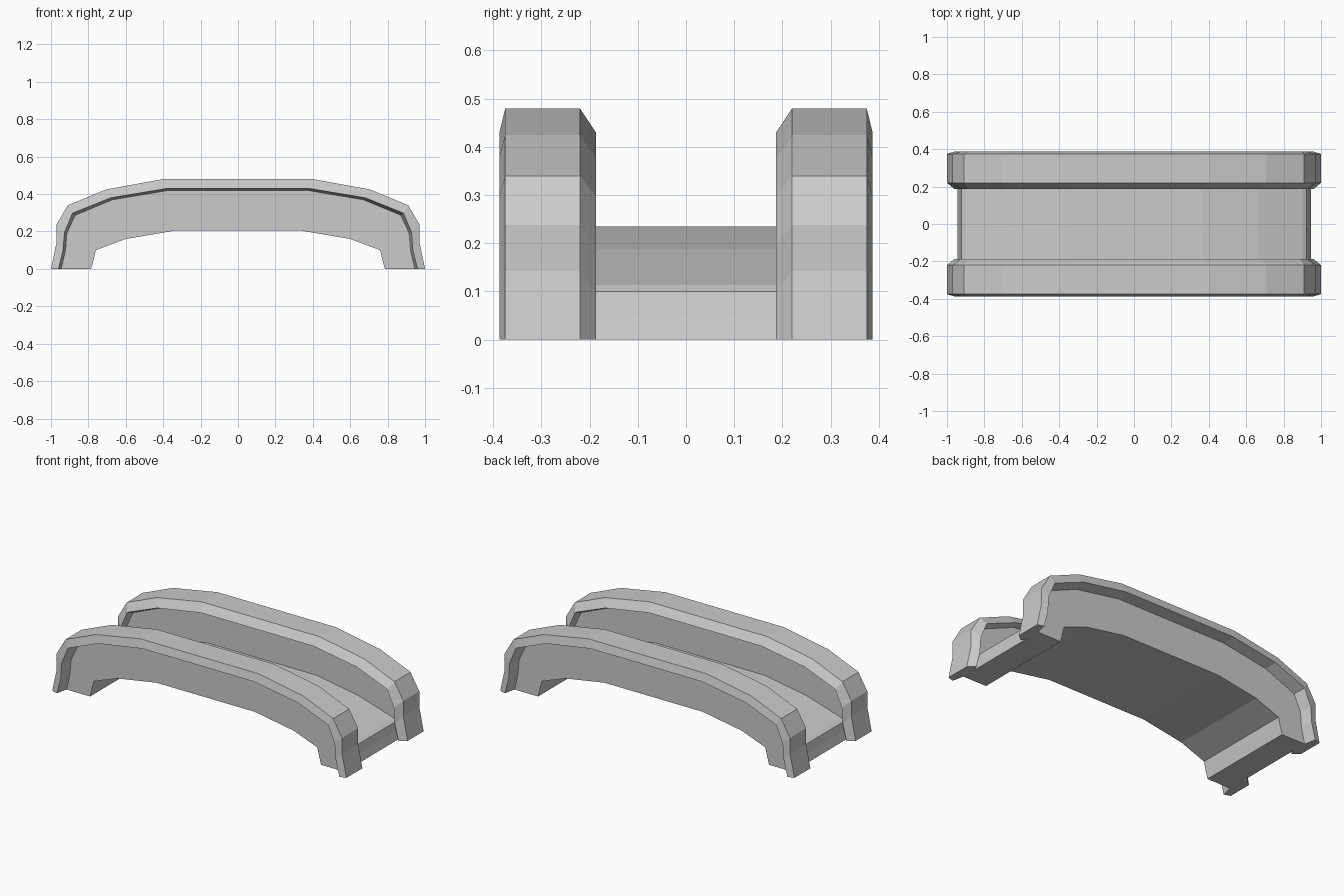
import bpy, bmesh

if "Cube" in bpy.data.objects:
    bpy.data.objects.remove(bpy.data.objects["Cube"])

# Half profiles in the x-z plane, from the foot up to the crown
OUTER = [(1, 0), (.97, .142), (.97, .238), (.91, .34), (.705, .425), (.4, .48)]
LIP = [(.96, 0), (.935, .1), (.928, .195), (.885, .298), (.68, .38), (.38, .43)]
WEB = [(.945, 0), (.922, .1), (.915, .19), (.87, .287), (.67, .37), (.37, .42)]
DECK = [(.945, 0), (.932, .05), (.922, .1), (.9, .113), (.66, .187), (.37, .235)]
INNER = [(.785, 0), (.772, .05), (.76, .1), (.68, .13), (.6, .16), (.335, .205)]


def arch(half):
    """Full arch from a half profile."""
    return half + [(-x, z) for x, z in reversed(half)]


def loft(name, section, sign=1):
    """Join a closed loop of (y, profile) pairs into a capped solid."""
    bm = bmesh.new()
    rows = [[bm.verts.new((x, sign * y, z)) for x, z in arch(p)] for y, p in section]
    n, m = len(rows), len(rows[0])
    for i in range(n):
        a, b = rows[i], rows[(i + 1) % n]
        for j in range(m - 1):
            bm.faces.new((a[j], a[j + 1], b[j + 1], b[j]))
    bm.faces.new([r[0] for r in rows])
    bm.faces.new([r[-1] for r in rows])
    bmesh.ops.recalc_face_normals(bm, faces=bm.faces)
    me = bpy.data.meshes.new(name)
    bm.to_mesh(me)
    bm.free()
    ob = bpy.data.objects.new(name, me)
    bpy.context.collection.objects.link(ob)
    return ob


# Side rails: overhanging bevelled rim above a recessed web
RAIL = [(.225, WEB), (.187, LIP), (.22, OUTER), (.375, OUTER),
        (.387, LIP), (.315, WEB), (.315, INNER), (.225, INNER)]
loft("front_rail", RAIL, -1)
loft("back_rail", RAIL, 1)

# Low arched deck between the rails
loft("deck", [(-.225, DECK), (.225, DECK), (.225, INNER), (-.225, INNER)])
